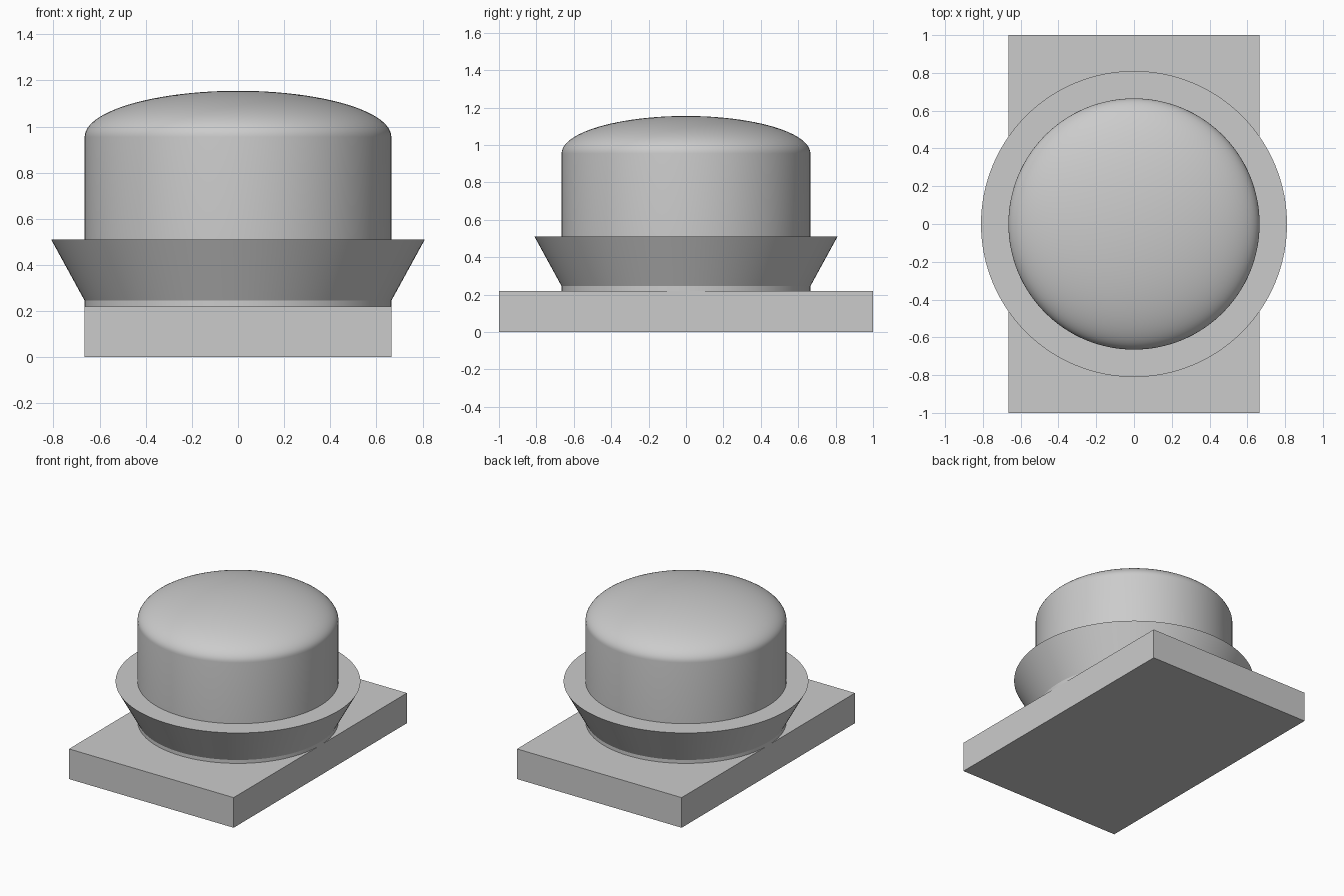
import bpy
import bmesh
from math import cos, sin, pi, radians

cube = bpy.data.objects.get("Cube")
if cube:
    bpy.data.objects.remove(cube, do_unlink=True)

GREY = (0.6, 0.6, 0.6, 1)
grey = bpy.data.materials.new("plain grey")
grey.use_nodes = True
grey.diffuse_color = GREY
grey.node_tree.nodes["Principled BSDF"].inputs["Base Color"].default_value = GREY

RADIUS, RIM = 0.665, 0.81
BASE_TOP, NECK_TOP, RIM_TOP, WALL_TOP, DOME = 0.22, 0.245, 0.51, 0.955, 0.2


def add_object(name, bm):
    bmesh.ops.recalc_face_normals(bm, faces=bm.faces)
    mesh = bpy.data.meshes.new(name)
    bm.to_mesh(mesh)
    bm.free()
    mesh.materials.append(grey)
    obj = bpy.data.objects.new(name, mesh)
    bpy.context.collection.objects.link(obj)
    return obj


def lathe(name, profile, steps=128):
    """Spin an (r, z) profile around the z axis and smooth it."""
    bm = bmesh.new()
    verts = [bm.verts.new((r, 0, z)) for r, z in profile]
    edges = [bm.edges.new(pair) for pair in zip(verts, verts[1:])]
    bmesh.ops.spin(bm, geom=verts + edges, cent=(0, 0, 0), axis=(0, 0, 1),
                   angle=2 * pi, steps=steps, use_duplicate=False)
    bmesh.ops.remove_doubles(bm, verts=bm.verts, dist=1e-5)
    obj = add_object(name, bm)
    bpy.ops.object.select_all(action='DESELECT')
    obj.select_set(True)
    bpy.context.view_layer.objects.active = obj
    bpy.ops.object.shade_smooth_by_angle(angle=radians(25))
    return obj


# Rectangular base plate
bm = bmesh.new()
bmesh.ops.create_cube(bm, size=1)
for v in bm.verts:
    v.co = (v.co.x * 2 * RADIUS, v.co.y * 2, (v.co.z + 0.5) * BASE_TOP)
add_object("base_plate", bm)

# Button body: short neck, flared collar, straight wall and elliptical dome
arc = [pi / 2 * i / 24 for i in range(24)]
dome = [(RADIUS * cos(a), WALL_TOP + DOME * sin(a)) for a in arc]
lathe("domed_button", [(0, BASE_TOP), (RADIUS, BASE_TOP), (RADIUS, NECK_TOP),
                       (RIM, RIM_TOP), (RADIUS, RIM_TOP)]
      + dome + [(0, WALL_TOP + DOME)])
